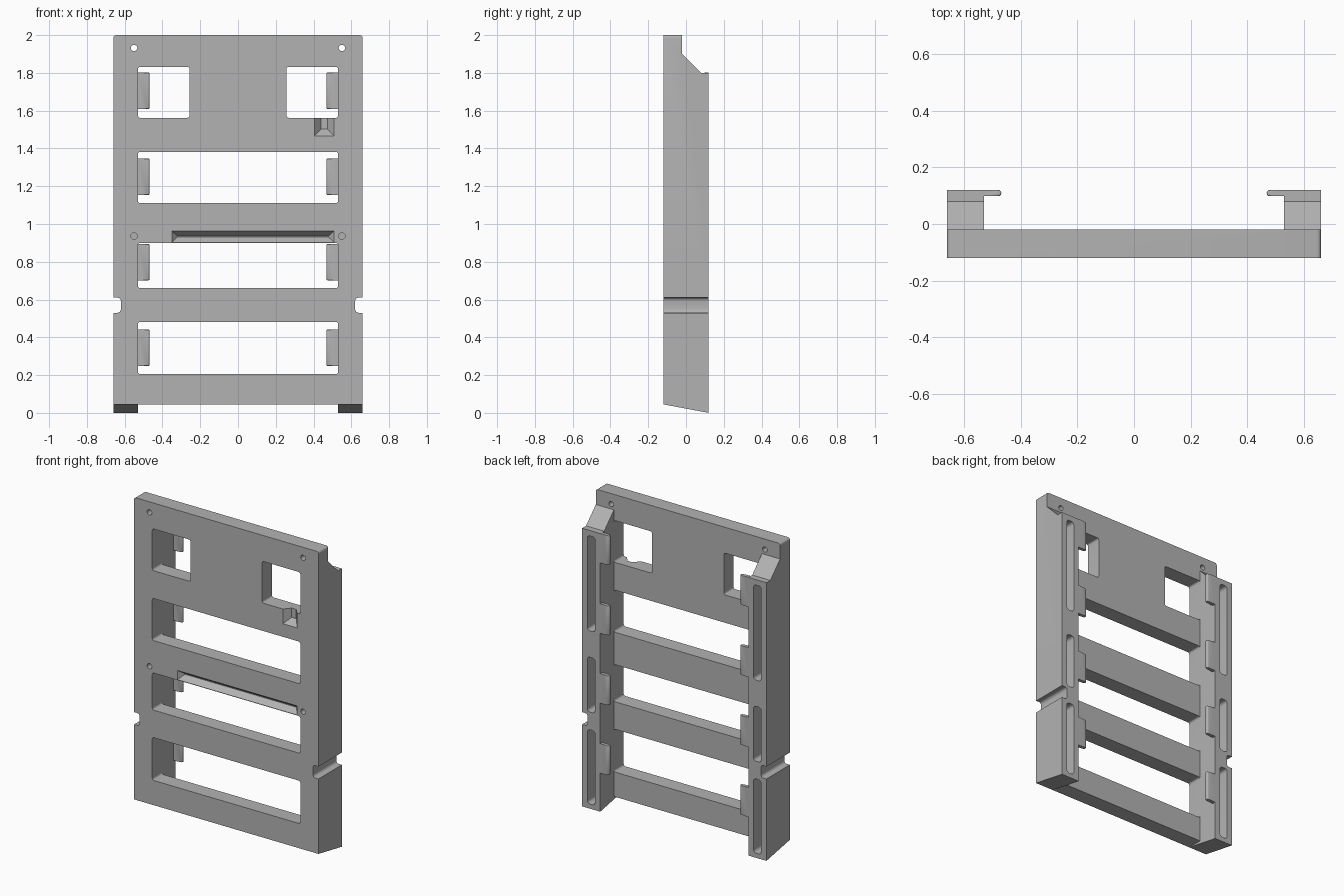
import bpy, bmesh, math
from mathutils import Vector

cube = bpy.data.objects.get("Cube")
if cube:
    bpy.data.objects.remove(cube, do_unlink=True)

grey = bpy.data.materials.new("plain grey")
grey.use_nodes = True
colour = (0.45, 0.45, 0.45, 1)
grey.diffuse_color = colour
grey.node_tree.nodes["Principled BSDF"].inputs["Base Color"].default_value = colour


def make_object(name, bm):
    bmesh.ops.recalc_face_normals(bm, faces=bm.faces)
    mesh = bpy.data.meshes.new(name)
    bm.to_mesh(mesh)
    bm.free()
    mesh.materials.append(grey)
    obj = bpy.data.objects.new(name, mesh)
    bpy.context.collection.objects.link(obj)
    return obj


def prism(points, offset):
    """Extrude a closed outline along an offset."""
    bm = bmesh.new()
    face = bm.faces.new([bm.verts.new(p) for p in points])
    new = bmesh.ops.extrude_face_region(bm, geom=[face])["geom"]
    verts = [v for v in new if isinstance(v, bmesh.types.BMVert)]
    bmesh.ops.translate(bm, verts=verts, vec=offset)
    return bm


def rounded_outline(x0, x1, z0, z1, r, y, steps=4):
    points = []
    corners = [(x1 - r, z1 - r), (x0 + r, z1 - r), (x0 + r, z0 + r), (x1 - r, z0 + r)]
    for quarter, (cx, cz) in enumerate(corners):
        for i in range(steps + 1):
            a = (quarter + i / steps) * math.pi / 2
            points.append((cx + r * math.cos(a), y, cz + r * math.sin(a)))
    return points


def cut(bm):
    cutter = make_object("cutter", bm)
    cutter.hide_render = True
    mod = frame.modifiers.new("cut", 'BOOLEAN')
    mod.operation, mod.solver, mod.object = 'DIFFERENCE', 'EXACT', cutter
    bpy.context.view_layer.objects.active = frame
    bpy.ops.object.modifier_apply(modifier=mod.name)
    bpy.data.objects.remove(cutter, do_unlink=True)


def cut_slot(x0, x1, z0, z1, y0, y1, r=0.012):
    cut(prism(rounded_outline(x0, x1, z0, z1, r, y0), (0, y1 - y0, 0)))


def cut_box(x0, x1, y0, y1, z0, z1):
    cut(prism([(x0, y0, z0), (x1, y0, z0), (x1, y0, z1), (x0, y0, z1)], (0, y1 - y0, 0)))


def cut_tapered(outer, inner, depth):
    """Recess in the front whose sides slope from one rectangle to a smaller one."""
    over = 0.2
    lip = [o + (o - i) * over for o, i in zip(outer, inner)]
    bm = bmesh.new()
    rings = []
    for (x0, x1, z0, z1), y in ((lip, FRONT - depth * over), (inner, FRONT + depth)):
        rings.append([bm.verts.new(p) for p in
                      ((x0, y, z0), (x1, y, z0), (x1, y, z1), (x0, y, z1))])
        bm.faces.new(rings[-1])
    for i in range(4):
        j = (i + 1) % 4
        bm.faces.new((rings[0][i], rings[0][j], rings[1][j], rings[1][i]))
    cut(bm)


FRONT, PANEL_BACK, BACK = -0.12, -0.02, 0.12
HALF, INNER = 0.66, 0.53

# Frame: side silhouette extruded across, top corners rounded
profile = [(FRONT, 0.045), (BACK, 0), (BACK, 1.8), (0.08, 1.8),
           (PANEL_BACK, 1.9), (PANEL_BACK, 2), (FRONT, 2)]
body = prism([(-HALF, y, z) for y, z in profile], (2 * HALF, 0, 0))
top_edges = [e for e in body.edges
             if all(v.co.z > 1.99 for v in e.verts)
             and abs(e.verts[0].co.x - e.verts[1].co.x) < 0.01]
bmesh.ops.bevel(body, geom=top_edges, offset=0.015, segments=4, profile=0.5, affect='EDGES')
frame = make_object("frame", body)

# Open channel between the rails, and the raised lower edge
cut_box(-INNER, INNER, PANEL_BACK, 0.3, -0.1, 2.1)
cut_box(-INNER, INNER, -0.3, 0.3, -0.1, 0.045)

# Wide windows
for z0, z1 in ((0.205, 0.482), (0.66, 0.9), (1.11, 1.382)):
    cut_slot(-INNER, INNER, z0, z1, -0.3, PANEL_BACK + 0.01)

for side in (-1, 1):
    def span(a, b):
        return sorted((side * a, side * b))

    # Upper windows and side notches
    cut_slot(*span(0.257, INNER), 1.562, 1.832, -0.3, PANEL_BACK + 0.01)
    cut_slot(*span(0.62, 0.75), 0.53, 0.61, -0.3, 0.3, 0.018)
    # Long pockets in the rail backs
    for z0, z1 in ((0.03, 0.51), (0.625, 0.98), (1.15, 1.765)):
        cut_slot(*span(0.568, 0.622), z0, z1, 0.02, 0.3, 0.018)
    # Through holes at the top, blind holes lower down
    for z, end in ((1.932, 0.1), (0.936, -0.03)):
        cut_slot(*span(0.533, 0.567), z - 0.017, z + 0.017, -0.3, end, 0.0169)

# Sloped recesses in the front
cut_tapered((-0.35, 0.508, 0.903, 0.962), (-0.32, 0.478, 0.932, 0.936), 0.035)
cut_tapered((0.405, 0.508, 1.467, 1.6), (0.44, 0.473, 1.502, 1.6), 0.04)

# Retaining tabs with a rounded inner edge
for side, label in ((1, "left"), (-1, "right")):
    for n, z in enumerate((0.345, 0.798, 1.25, 1.705)):
        r, tip = 0.011, 0.468
        outline = [(INNER, BACK), (INNER, BACK - 2 * r)]
        for i in range(9):
            a = math.pi / 2 + math.pi * i / 8
            outline.append((tip + r + r * math.cos(a), BACK - r - r * math.sin(a)))
        bm = prism([(side * x, y, z - 0.096) for x, y in outline], (0, 0, 0.192))
        corners = [e for e in bm.edges
                   if all(abs(abs(v.co.z - z) - 0.096) < 1e-4 for v in e.verts)
                   and abs(e.verts[0].co.z - e.verts[1].co.z) < 1e-4
                   and all(abs(v.co.x) < tip + r + 1e-4 for v in e.verts)]
        bmesh.ops.bevel(bm, geom=corners, offset=0.005, segments=2, profile=0.5, affect='EDGES')
        make_object(f"{label}_tab_{n + 1}", bm)

# Smooth the small rounds, keep every real edge sharp
bpy.ops.object.select_all(action='DESELECT')
for obj in bpy.context.collection.objects:
    if obj.type == 'MESH' and (obj == frame or "_tab_" in obj.name):
        obj.select_set(True)
bpy.context.view_layer.objects.active = frame
bpy.ops.object.shade_smooth_by_angle(angle=math.radians(30))
